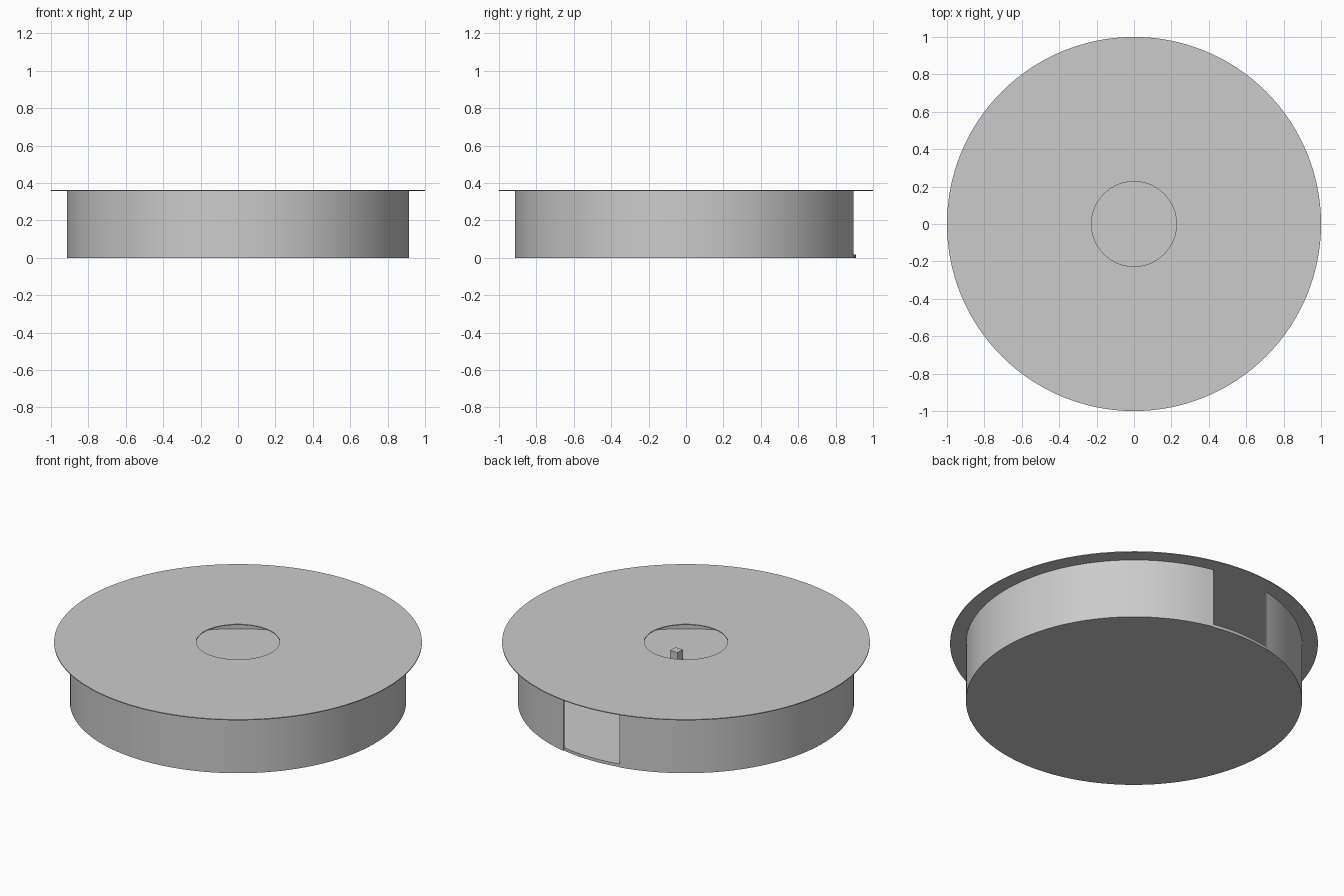
import bpy, bmesh
from math import cos, sin, pi, radians

if "Cube" in bpy.data.objects:
    bpy.data.objects.remove(bpy.data.objects["Cube"])


def finish(name, bm):
    bmesh.ops.recalc_face_normals(bm, faces=bm.faces)
    me = bpy.data.meshes.new(name)
    bm.to_mesh(me)
    bm.free()
    ob = bpy.data.objects.new(name, me)
    bpy.context.collection.objects.link(ob)
    bpy.ops.object.select_all(action='DESELECT')
    ob.select_set(True)
    bpy.context.view_layer.objects.active = ob
    bpy.ops.object.shade_smooth_by_angle(angle=radians(30))
    return ob


def ring(name, r_in, r_out, z0, z1, start=0.0, sweep=2 * pi, n=128):
    """Sweep a rectangular section round z; open arcs get end caps."""
    bm = bmesh.new()
    closed = abs(sweep - 2 * pi) < 1e-6
    section = [(r_in, z0), (r_out, z0), (r_out, z1), (r_in, z1)]
    loops = []
    for i in range(n if closed else n + 1):
        a = start + sweep * i / n
        loops.append([bm.verts.new((r * cos(a), r * sin(a), z)) for r, z in section])
    for i in range(n):
        a, b = loops[i], loops[(i + 1) % len(loops)]
        for k in range(4):
            m = (k + 1) % 4
            bm.faces.new((a[k], a[m], b[m], b[k]))
    if not closed:
        bm.faces.new(loops[0])
        bm.faces.new(loops[-1])
    return finish(name, bm)


# Floor disc
bm = bmesh.new()
bmesh.ops.create_cone(bm, cap_ends=True, segments=128, radius1=0.91, radius2=0.91, depth=0.018)
bmesh.ops.translate(bm, vec=(0, 0, 0.009), verts=bm.verts)
finish("floor_disc", bm)

# Side wall, open at the back
gap = radians(11.7)
ring("side_wall", 0.906, 0.914, 0.0, 0.358, pi / 2 + gap, 2 * pi - 2 * gap)

# Thin top plate with a central hole
ring("top_plate", 0.227, 1.0, 0.357, 0.362)

# Small stop block on the floor inside
bm = bmesh.new()
bmesh.ops.create_cube(bm, size=1)
bmesh.ops.scale(bm, vec=(0.05, 0.05, 0.064), verts=bm.verts)
block = finish("inner_stop", bm)
block.location = (0.33, -0.38, 0.048)
